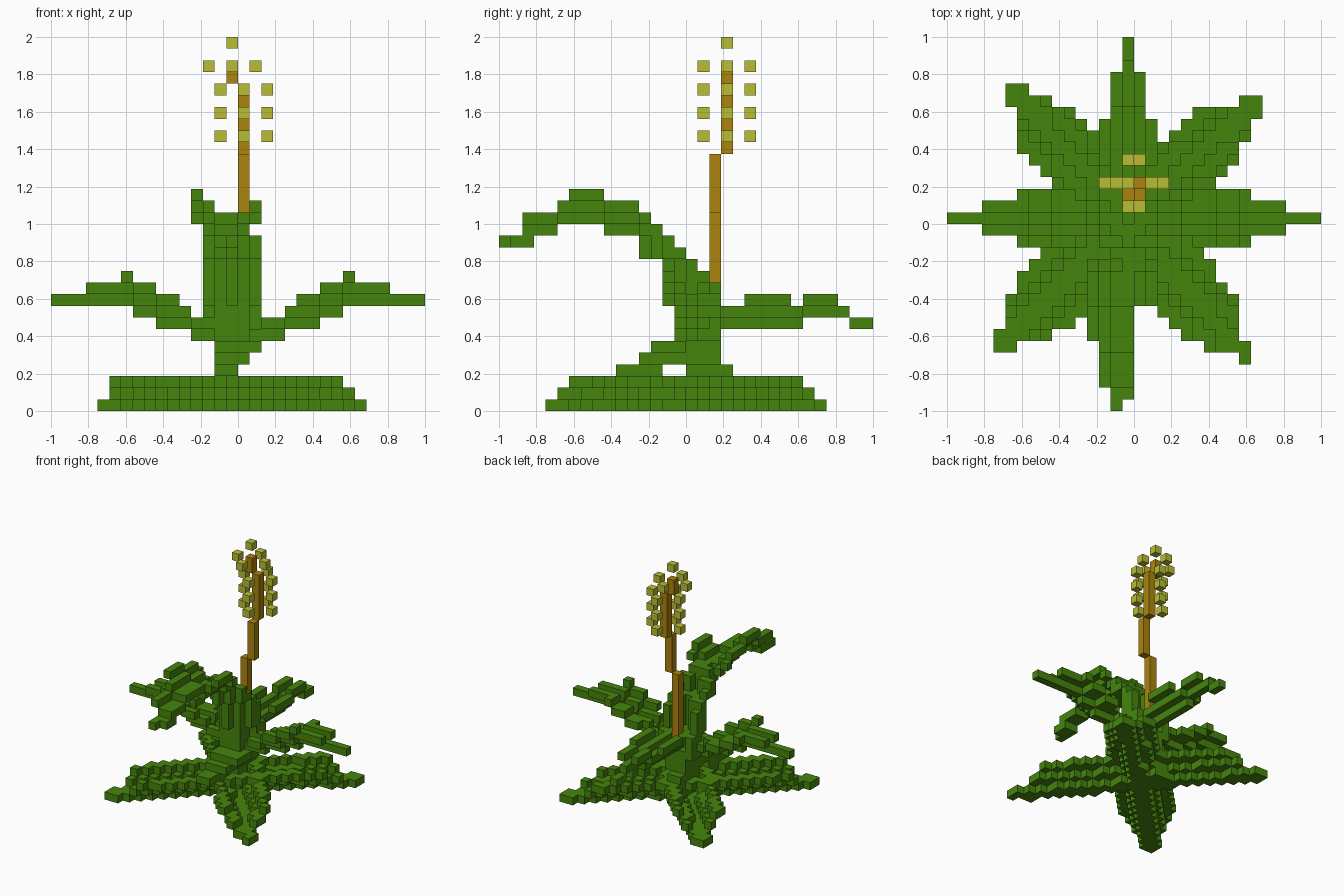
import bpy
import bmesh
from math import floor
from mathutils import Vector

V = 1 / 16  # edge of one block

cube = bpy.data.objects.get("Cube")
if cube:
    bpy.data.objects.remove(cube, do_unlink=True)


def material(name, rgb):
    m = bpy.data.materials.new(name)
    m.use_nodes = True
    m.diffuse_color = (*rgb, 1)
    m.node_tree.nodes["Principled BSDF"].inputs["Base Color"].default_value = (*rgb, 1)
    return m


GREEN = material("leaf green", (0.06, 0.235, 0.004))
BROWN = material("stalk ochre", (0.41, 0.23, 0.004))
YELLOW = material("blossom yellow", (0.485, 0.515, 0.034))

AXES = [Vector(a) for a in ((1, 0, 0), (0, 1, 0), (0, 0, 1))]
used = set()


def blocks(name, cells, mat):
    """Make one object from grid cells, keeping only the exposed block sides."""
    cells = set(cells) - used
    used.update(cells)
    bm = bmesh.new()
    for c in cells:
        mid = Vector(c) + Vector((0.5, 0.5, 0.5))
        for i in range(3):
            for sign in (-1, 1):
                n = AXES[i] * sign
                if tuple(int(a + b) for a, b in zip(c, n)) in cells:
                    continue
                u, w = AXES[(i + 1) % 3] / 2, AXES[(i + 2) % 3] / 2 * sign
                quad = [mid + n / 2 + o for o in (-u - w, u - w, u + w, w - u)]
                bm.faces.new([bm.verts.new((p - Vector((16, 16, 0))) * V) for p in quad])
    bmesh.ops.remove_doubles(bm, verts=bm.verts, dist=V / 100)
    mesh = bpy.data.meshes.new(name)
    bm.to_mesh(mesh)
    bm.free()
    mesh.materials.append(mat)
    ob = bpy.data.objects.new(name, mesh)
    bpy.context.collection.objects.link(ob)
    return ob


def box(xs, ys, zs):
    """All cells in inclusive ranges."""
    return {(x, y, z) for x in range(xs[0], xs[1] + 1)
            for y in range(ys[0], ys[1] + 1) for z in range(zs[0], zs[1] + 1)}


def height(runs, d):
    """Height of a stepped profile given as (last distance, height) runs."""
    return next(h for last, h in runs if d <= last)


# Flower stalk: four offset segments
stalk = (box((15, 15), (18, 18), (8, 16)) | box((16, 16), (18, 18), (17, 21))
         | box((16, 16), (19, 19), (22, 27)) | box((15, 15), (19, 19), (28, 29)))
blocks("flower_stalk", stalk, BROWN)

# Blossoms: rings of four around the stalk and one on the tip
blossoms = {(15, 19, 31)}
for z, x in ((23, 16), (25, 16), (27, 16), (29, 15)):
    for dx, dy in ((2, 0), (-2, 0), (0, 2), (0, -2)):
        blossoms.add((x + dx, 19 + dy, z))
blossoms.add((15, 19, 31))
blocks("blossoms", blossoms, YELLOW)

# Core of the plant
core = (box((14, 15), (16, 19), (0, 3)) | box((14, 16), (15, 18), (4, 6))
        | box((14, 16), (15, 17), (7, 8)))
core |= box((14, 15), (10, 13), (3, 3)) | box((14, 16), (12, 15), (4, 4))
core |= box((14, 17), (13, 15), (5, 5))
blocks("plant_core", core, GREEN)

# Side leaves: channelled strips that narrow towards the tip
side_runs = ((3, 6), (6, 7), (8, 8), (15, 9))
side = set()
for d in range(16):
    h = height(side_runs, d)
    for off, rise in ((-2, 2), (-1, 1), (0, 0), (1, 1), (2, 1)):
        first, last = ((0, 15), (2, 12), (5, 9))[abs(off)]
        if first <= d <= last:
            side.add((16 + d, 16 + off, h + rise))
blocks("left_leaf", side, GREEN)
blocks("right_leaf", {(31 - x, y, z) for x, y, z in side}, GREEN)

# Back leaf
back_runs = ((9, 7), (13, 8), (15, 7))
back = set()
for d in range(1, 16):
    h = height(back_runs, d)
    for off in range(-2, 3):
        first, last = ((1, 15), (2, 12), (5, 8))[abs(off)]
        if first <= d <= last:
            back.add((15 + off, 16 + d, h + abs(off)))
blocks("back_leaf", back, GREEN)

# Front leaf: steep trough that arches over to the front
front = set()
for z in range(6, 16):
    start = 12 if z > 12 else 14 if z > 8 else 15
    for off in range(-2, 3):
        for y in (start + abs(off), start + abs(off) + 1):
            if y <= min(18, 28 - z):
                front.add((15 + off, y, z))
front_runs = ((1, 14), (4, 15), (8, 16), (11, 15), (12, 14))
for y in range(13):
    h = height(front_runs, y)
    front.add((14, y, h))
    if y >= 1:
        front.add((15, y, h))
    if y >= 2:
        front.add((13, y, h + 1))
    if y >= 6:
        front.add((12, y, h + 2))
    if y >= 9:
        front |= {(16, y, h + 1), (17, y, h + 2)}
front |= {(14, 2, 14), (15, 2, 14)}
blocks("front_leaf", front, GREEN)


# Ground leaves: four diagonal troughs lying flat
def ground_leaf(name, tip):
    centre = Vector((15, 16))
    along = Vector(tip) - centre
    length = along.length
    along.normalize()
    cells = {(*tip, 0)}
    for x in range(4, 28):
        for y in range(4, 28):
            p = Vector((x, y)) - centre
            t = p.dot(along)
            e = abs(along.x * p.y - along.y * p.x)
            if 0 <= t <= length and e <= min(2.9, (length - t) * 0.55 + 0.4):
                cells.add((x, y, min(2, floor(e / 0.9))))
    blocks(name, cells, GREEN)


for name, tip in (("ground_leaf_back_right", (5, 27)), ("ground_leaf_front_right", (4, 5)),
                  ("ground_leaf_front_left", (25, 4)), ("ground_leaf_back_left", (26, 26))):
    ground_leaf(name, tip)
